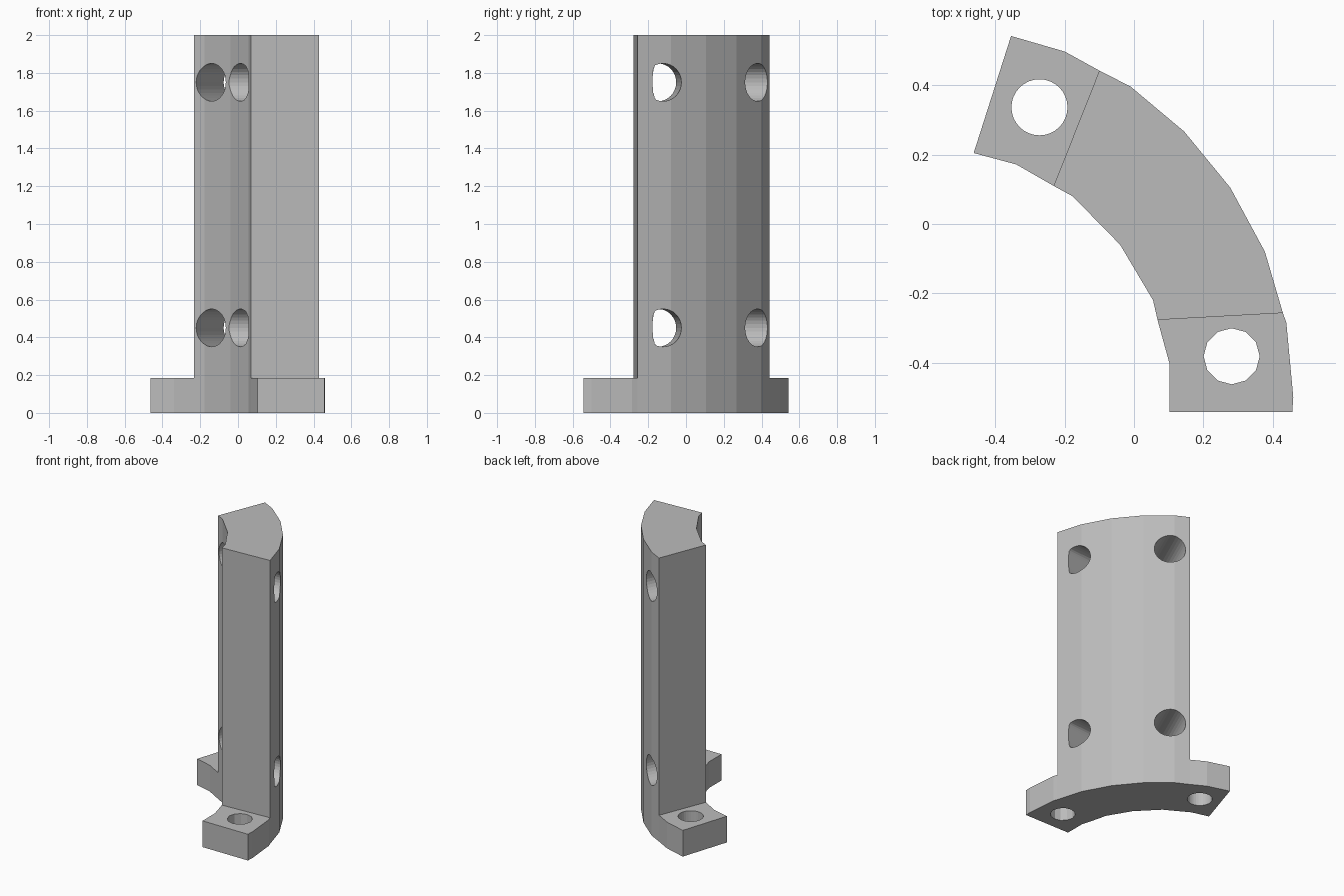
import bpy
import math
from mathutils import Matrix, Vector
import bmesh

cube = bpy.data.objects.get("Cube")
if cube:
    bpy.data.objects.remove(cube, do_unlink=True)

BASE_TOP, TOP = 0.185, 2.0

grey = bpy.data.materials.new("plain grey")
grey.use_nodes = True
colour = (0.5, 0.5, 0.5, 1)
grey.diffuse_color = colour
grey.node_tree.nodes["Principled BSDF"].inputs["Base Color"].default_value = colour


def add_object(name, bm):
    bmesh.ops.recalc_face_normals(bm, faces=bm.faces)
    mesh = bpy.data.meshes.new(name)
    bm.to_mesh(mesh)
    bm.free()
    mesh.materials.append(grey)
    obj = bpy.data.objects.new(name, mesh)
    bpy.context.collection.objects.link(obj)
    return obj


def prism(name, outline, z0, z1):
    bm = bmesh.new()
    face = bm.faces.new([bm.verts.new((x, y, z0)) for x, y in outline])
    new = bmesh.ops.extrude_face_region(bm, geom=[face])["geom"]
    bmesh.ops.translate(bm, vec=(0, 0, z1 - z0),
                        verts=[v for v in new if isinstance(v, bmesh.types.BMVert)])
    return add_object(name, bm)


def drill(target, centre, radius, length, sides, heading=None, clipped=False):
    """Cut a round hole, vertical or along a horizontal heading in degrees."""
    bm = bmesh.new()
    bmesh.ops.create_cone(bm, cap_ends=True, segments=sides, radius1=radius,
                          radius2=radius, depth=length)
    if heading is not None:
        bm.transform(Matrix.Rotation(math.pi / 2, 4, 'Y'))
        if clipped:
            # flat side of the bore, narrowing towards the outer wall
            for v in bm.verts:
                v.co.y = max(v.co.y, -0.083 + 0.1 * v.co.x)
        bm.transform(Matrix.Rotation(math.radians(heading), 4, 'Z'))
    bm.transform(Matrix.Translation(Vector(centre)))
    cutter = add_object("hole_cutter", bm)
    cutter.hide_render = True
    mod = target.modifiers.new("hole", 'BOOLEAN')
    mod.operation = 'DIFFERENCE'
    mod.solver = 'EXACT'
    mod.object = cutter
    bpy.context.view_layer.objects.active = target
    bpy.ops.object.modifier_apply(modifier=mod.name)
    bpy.data.objects.remove(cutter, do_unlink=True)


# Curved plan shared by the foot and the column
outer = [(-0.10, 0.443), (-0.01, 0.397), (0.145, 0.267), (0.278, 0.105),
         (0.378, -0.08), (0.43, -0.257)]
inner = [(0.068, -0.277), (0.055, -0.22), (-0.04, -0.06), (-0.177, 0.08),
         (-0.232, 0.11)]
front_end = [(0.44, -0.285), (0.46, -0.5), (0.457, -0.543),
             (0.103, -0.543), (0.103, -0.405)]
back_end = [(-0.34, 0.172), (-0.463, 0.205), (-0.355, 0.543), (-0.2, 0.498)]

# Foot with two vertical bolt holes
foot = prism("curved_foot", outer + front_end + inner + back_end, 0, BASE_TOP)
drill(foot, (-0.273, 0.337, 0.1), 0.081, 0.5, 32)
drill(foot, (0.282, -0.382, 0.1), 0.081, 0.5, 12)

# Upright column with two pairs of cross holes
column = prism("curved_column", outer + inner, BASE_TOP, TOP)
for z in (0.45, 1.75):
    drill(column, (-0.065, 0.21, z), 0.1, 0.8, 32, heading=66)
    drill(column, (0.2, -0.135, z), 0.1, 0.8, 32, heading=4, clipped=True)
